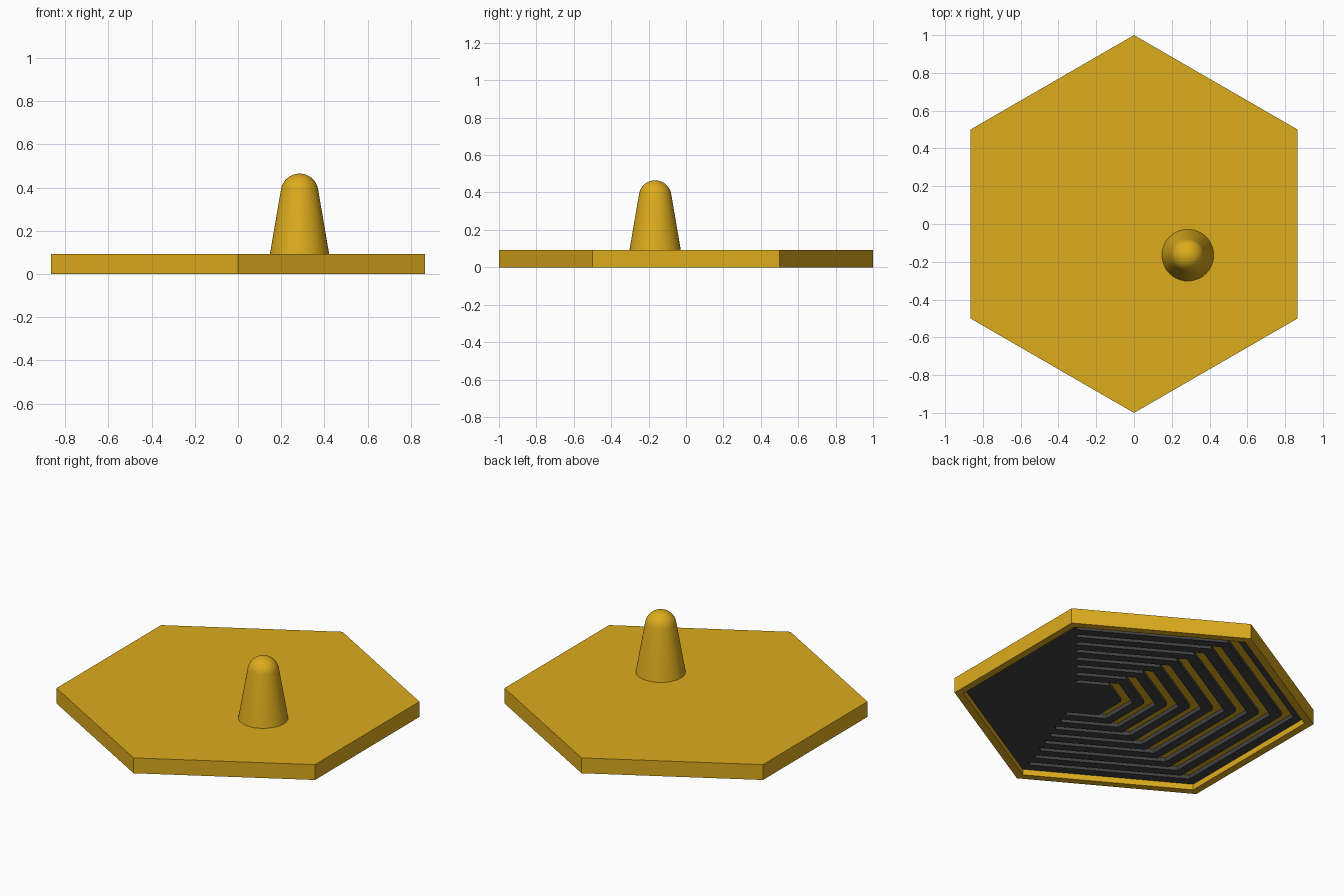
import bpy, bmesh
from math import sin, cos, pi, radians

if "Cube" in bpy.data.objects:
    bpy.data.objects.remove(bpy.data.objects["Cube"])

TOP = 0.093                    # plate thickness
RIM_R = 0.95                   # inner radius of the rim
FLOOR, FACE = 0.06, 0.035      # recess floor and rib face heights
POST = (0.285, -0.165)         # post centre, also where the ribs converge


def material(name, rgb):
    m = bpy.data.materials.new(name)
    m.diffuse_color = (*rgb, 1)
    m.use_nodes = True
    m.node_tree.nodes["Principled BSDF"].inputs["Base Color"].default_value = m.diffuse_color
    return m


gold = material("gold", (0.72, 0.41, 0.012))
dark = material("dark", (0.055, 0.055, 0.055))


def loft(name, loops, mat, n, centre=(0, 0), cap=True, closed=False):
    """Join n-sided loops given as (radius, z); cap the ends or close the ring."""
    bm = bmesh.new()
    rings = []
    for r, z in loops:
        rings.append([bm.verts.new((centre[0] + r * cos(pi / 2 + 2 * pi * i / n),
                                    centre[1] + r * sin(pi / 2 + 2 * pi * i / n), z))
                      for i in range(n)])
    pairs = list(zip(rings, rings[1:]))
    if closed:
        pairs.append((rings[-1], rings[0]))
    for a, b in pairs:
        for i in range(n):
            j = (i + 1) % n
            bm.faces.new((a[i], a[j], b[j], b[i]))
    if cap and not closed:
        bm.faces.new(rings[0])
        bm.faces.new(rings[-1])
    bmesh.ops.recalc_face_normals(bm, faces=bm.faces)
    me = bpy.data.meshes.new(name)
    bm.to_mesh(me)
    bm.free()
    me.materials.append(mat)
    ob = bpy.data.objects.new(name, me)
    bpy.context.collection.objects.link(ob)
    return ob


# Hexagonal plate with a recessed underside
loft("plate", [(1, TOP), (1, 0), (RIM_R, 0), (RIM_R, FLOOR)], gold, 6)

# Tapered post with a domed tip
dome_r, dome_z = 0.087, 0.378
profile = [(0.137, TOP)]
for k in range(9):
    a = radians(10 + 78 * k / 8)
    profile.append((dome_r * cos(a), dome_z + dome_r * sin(a)))
post = loft("post", profile, gold, 48, POST)
bpy.context.view_layer.objects.active = post
post.select_set(True)
bpy.ops.object.shade_smooth_by_angle(angle=radians(35))

# Nested hexagonal ribs under the plate, shrinking toward the post;
# they touch on the two sides nearest the post and fan apart opposite
STEP, COUNT = 0.1, 9
width = STEP * (RIM_R * cos(pi / 6) - POST[0])
for k in range(COUNT):
    s = 1 - k * STEP
    centre = (POST[0] * (1 - s), POST[1] * (1 - s))
    outer = RIM_R * s
    inner = outer - width / cos(pi / 6)
    if k < COUNT - 1:
        loft(f"rib_{k + 1}", [(outer, FLOOR), (outer, FACE), (inner, FACE), (inner, FLOOR)],
             dark, 6, centre, closed=True)
    else:
        loft("rib_core", [(outer, FLOOR), (outer, FACE)], dark, 6, centre)
